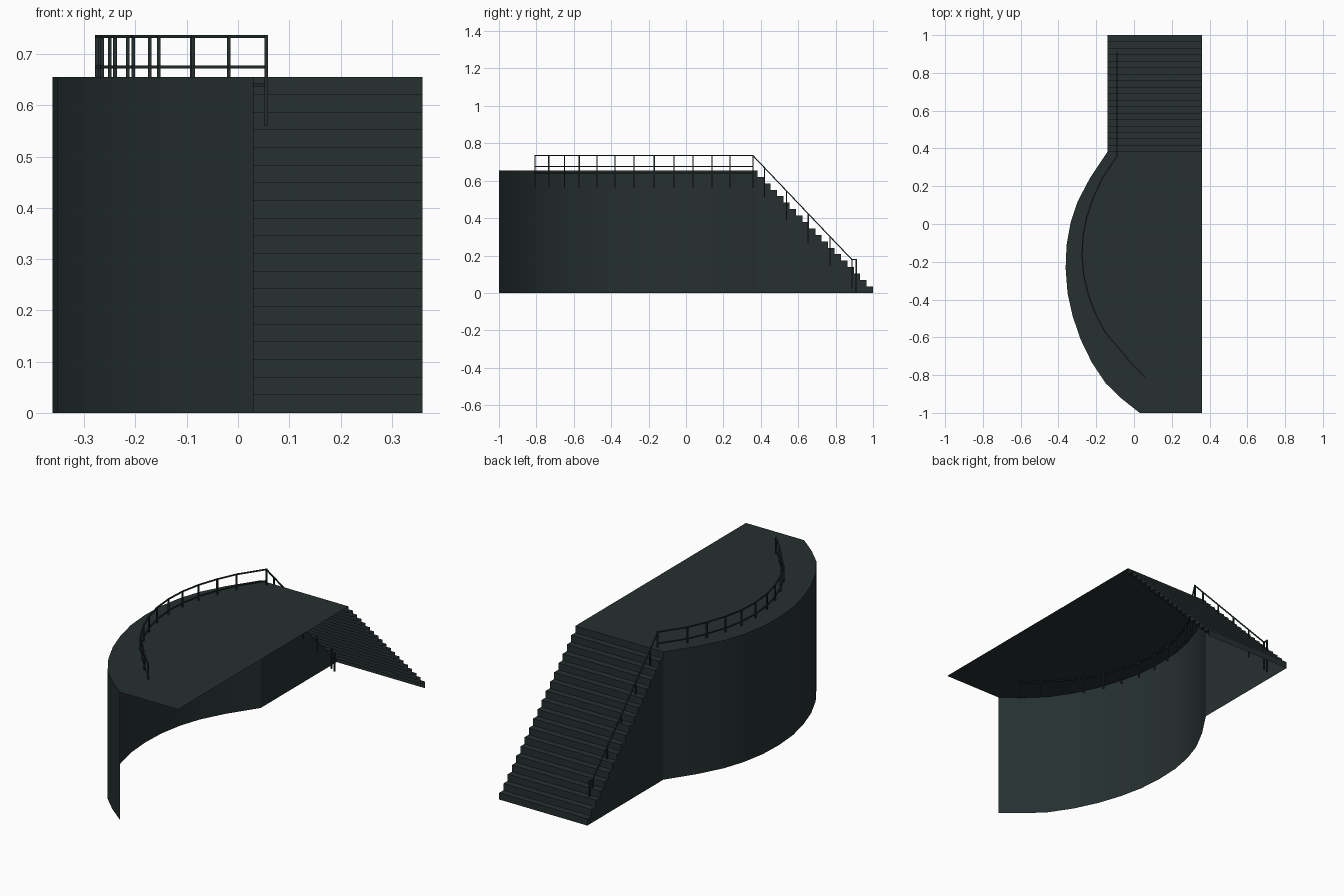
import bpy, bmesh
from mathutils import Vector

if "Cube" in bpy.data.objects:
    bpy.data.objects.remove(bpy.data.objects["Cube"])

H = 0.655            # deck height
XL, XR = -0.14, 0.36 # stair sides
Y0, Y1 = 0.383, 1.0  # stair top and foot
N = 19               # risers


def material(name, col):
    m = bpy.data.materials.new(name)
    m.diffuse_color = (*col, 1)
    m.use_nodes = True
    m.node_tree.nodes["Principled BSDF"].inputs["Base Color"].default_value = m.diffuse_color
    return m


slate = material("dark slate", (0.019, 0.029, 0.029))
rail_mat = material("dark rail", (0.017, 0.026, 0.026))


def make(name, bm, mat, smooth=False):
    me = bpy.data.meshes.new(name)
    bm.to_mesh(me)
    bm.free()
    ob = bpy.data.objects.new(name, me)
    bpy.context.collection.objects.link(ob)
    me.materials.append(mat)
    if smooth:
        bpy.context.view_layer.objects.active = ob
        ob.select_set(True)
        bpy.ops.object.shade_smooth_by_angle(angle=0.5)
        ob.select_set(False)
    return ob


def strip(name, a, b, smooth=False):
    """Sheet of quads between two matching point rows."""
    bm = bmesh.new()
    va = [bm.verts.new(p) for p in a]
    vb = [bm.verts.new(p) for p in b]
    for i in range(len(a) - 1):
        bm.faces.new((va[i], va[i + 1], vb[i + 1], vb[i]))
    return make(name, bm, slate, smooth)


def bar(bm, p, q, w=0.006):
    """Square bar from p to q."""
    p, q = Vector(p), Vector(q)
    d = (q - p).normalized()
    s = d.cross(Vector((0, 0, 1)))
    s = Vector((1, 0, 0)) if s.length < 1e-4 else s.normalized()
    u = s.cross(d)
    rings = [[bm.verts.new(c + (s * i + u * j) * w / 2)
              for i, j in ((-1, -1), (1, -1), (1, 1), (-1, 1))] for c in (p, q)]
    a, b = rings
    for i in range(4):
        k = (i + 1) % 4
        bm.faces.new((a[i], a[k], b[k], b[i]))
    bm.faces.new(a[::-1])
    bm.faces.new(b)


# Curved retaining wall, an open sheet
plan = [(XL, Y0), (-0.235, 0.24), (-0.298, 0.12), (-0.335, 0.01), (-0.357, -0.11),
        (-0.362, -0.235), (-0.352, -0.365), (-0.325, -0.487), (-0.283, -0.61),
        (-0.225, -0.73), (-0.15, -0.843), (-0.065, -0.925), (0.03, -1)]
strip("curved_wall", [(x, y, H) for x, y in plan], [(x, y, 0) for x, y in plan], True)

# Deck sheet
bm = bmesh.new()
bm.faces.new([bm.verts.new((x, y, H)) for x, y in plan + [(XR, -1), (XR, Y0)]])
deck = make("deck", bm, slate)

# Stair treads and risers, open underneath
tread, rise = (Y1 - Y0) / (N - 1), H / N
profile = [(Y1, 0)]
for i in range(N):
    y = Y1 - i * tread
    profile.append((y, (i + 1) * rise))
    if i < N - 1:
        profile.append((y - tread, (i + 1) * rise))
strip("stairs", [(XR, y, z) for y, z in profile], [(XL, y, z) for y, z in profile])

# Side wall under the stairs, one column per tread
bm = bmesh.new()
for i in range(N - 1):
    y, z = Y1 - i * tread, (i + 1) * rise
    bm.faces.new([bm.verts.new((XL, *c)) for c in
                  ((y, 0), (y, z), (y - tread, z), (y - tread, 0))])
bmesh.ops.remove_doubles(bm, verts=bm.verts, dist=1e-5)
make("stair_side_wall", bm, slate)

# Deck railing: posts and three rails
posts = [(0.055, -0.807), (-0.018, -0.733), (-0.087, -0.65), (-0.155, -0.57),
         (-0.204, -0.476), (-0.24, -0.38), (-0.265, -0.278), (-0.275, -0.17),
         (-0.27, -0.064), (-0.25, 0.037), (-0.215, 0.139), (-0.172, 0.235), (-0.09, 0.358)]
bm = bmesh.new()
for x, y in posts:
    bar(bm, (x, y, 0.56), (x, y, 0.737), 0.007)
for z in (0.734, 0.675, 0.64):
    for a, b in zip(posts, posts[1:]):
        bar(bm, (*a, z), (*b, z))
make("deck_railing", bm, rail_mat)

# Stair handrail with posts
RX = -0.09
top, foot = (0.358, 0.734), (0.887, 0.178)
bm = bmesh.new()
bar(bm, (RX, *top), (RX, *foot))
bar(bm, (RX, *foot), (RX, 0.914, 0.178))
bar(bm, (RX, 0.911, 0), (RX, 0.911, 0.18), 0.007)
for i in range(5):
    y = 0.42 + i * 0.1167
    z = top[1] + (y - top[0]) * (foot[1] - top[1]) / (foot[0] - top[0])
    bar(bm, (RX, y, z - 0.155), (RX, y, z))
make("stair_handrail", bm, rail_mat)
